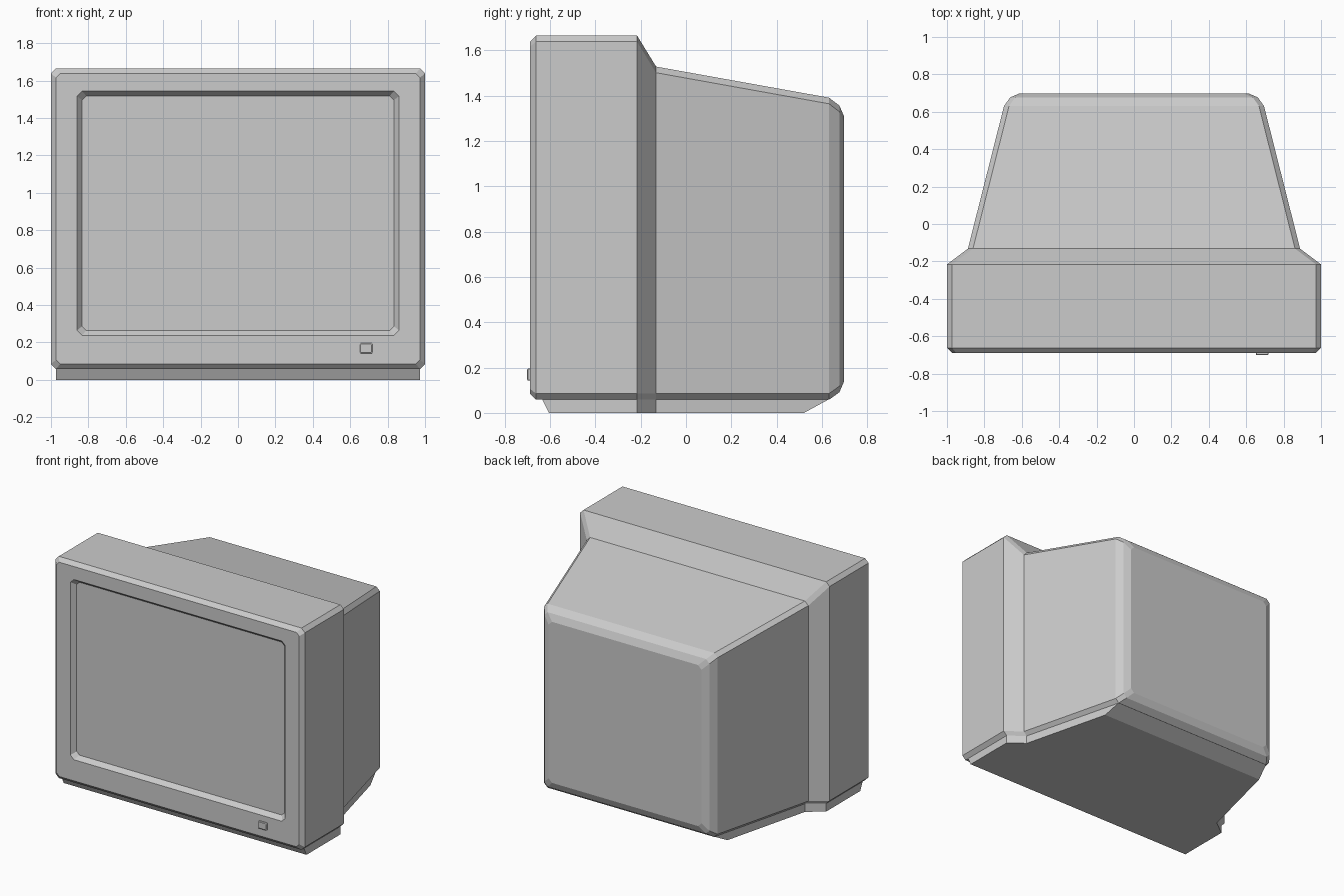
import bpy, bmesh

if "Cube" in bpy.data.objects:
    bpy.data.objects.remove(bpy.data.objects["Cube"])


def mesh_object(name, bm):
    bmesh.ops.recalc_face_normals(bm, faces=bm.faces)
    mesh = bpy.data.meshes.new(name)
    bm.to_mesh(mesh)
    bm.free()
    obj = bpy.data.objects.new(name, mesh)
    bpy.context.collection.objects.link(obj)
    return obj


def loft(name, rings):
    """Skin matching closed rings of points and cap both ends."""
    bm = bmesh.new()
    loops = [[bm.verts.new(p) for p in ring] for ring in rings]
    n = len(loops[0])
    for a, b in zip(loops, loops[1:]):
        for i in range(n):
            j = (i + 1) % n
            bm.faces.new((a[i], a[j], b[j], b[i]))
    bm.faces.new(loops[0])
    bm.faces.new(loops[-1])
    return mesh_object(name, bm)


def section(y, half, low, high, cut=0.027, cx=0.0):
    """Upright rectangle with cut corners."""
    c = cut
    pts = [(half - c, low), (half, low + c), (half, high - c), (half - c, high),
           (c - half, high), (-half, high - c), (-half, low + c), (c - half, low)]
    return [(cx + x, y, z) for x, z in pts]


# Housing: recessed screen, bezel, shoulder, tapering rear and rounded back
loft("monitor_housing", [
    section(-0.657, 0.833, 0.265, 1.518, 0.022),
    section(-0.689, 0.861, 0.238, 1.544),
    section(-0.689, 0.973, 0.085, 1.638, 0.022),
    section(-0.662, 1.000, 0.058, 1.665),
    section(-0.216, 1.000, 0.058, 1.665),
    section(-0.132, 0.888, 0.058, 1.528),
    section(0.631, 0.695, 0.058, 1.391),
    section(0.677, 0.662, 0.091, 1.356),
    section(0.698, 0.613, 0.140, 1.307),
])


# Base: follows the housing footprint, sloped at front and back
def footprint(z, front, back, back_half):
    side = [(0.973, front), (0.973, -0.216), (0.862, -0.132), (back_half, back)]
    pts = side + [(-x, y) for x, y in reversed(side)]
    return [(x, y, z) for x, y in pts]


loft("base", [
    footprint(0.0, -0.605, 0.521, 0.697),
    footprint(0.060, -0.635, 0.631, 0.668),
])

# Power button with a slight edge chamfer
loft("power_button", [
    section(-0.680, 0.034, 0.142, 0.196, 0.003, 0.685),
    section(-0.697, 0.034, 0.142, 0.196, 0.003, 0.685),
    section(-0.701, 0.029, 0.147, 0.191, 0.003, 0.685),
])
